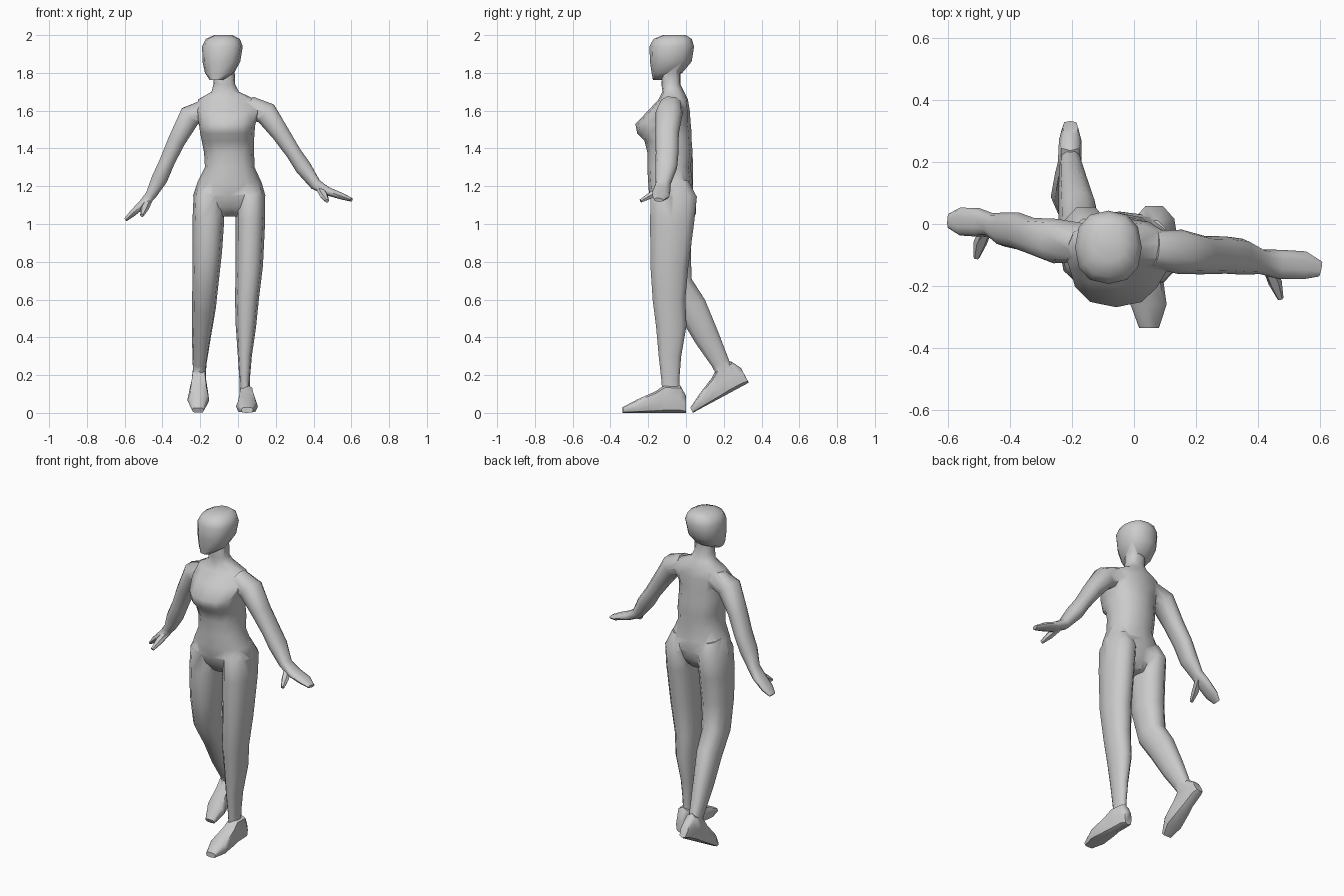
import bpy, bmesh, math
from mathutils import Vector as V


def mesh_from_rings(name, rings):
    """Skin a closed surface over a list of equal-sized point rings."""
    bm = bmesh.new()
    loops = [[bm.verts.new(p) for p in r] for r in rings]
    n = len(loops[0])
    for a, b in zip(loops, loops[1:]):
        for i in range(n):
            j = (i + 1) % n
            bm.faces.new((a[i], a[j], b[j], b[i]))
    bm.faces.new(loops[0])
    bm.faces.new(loops[-1])
    bmesh.ops.recalc_face_normals(bm, faces=bm.faces)
    me = bpy.data.meshes.new(name)
    bm.to_mesh(me)
    bm.free()
    ob = bpy.data.objects.new(name, me)
    bpy.context.collection.objects.link(ob)
    return ob


def ring(c, a, b, n=10, power=0.85, turn=0.0):
    """Rounded section around c with half-axes a and b."""
    def f(t):
        return math.copysign(abs(t) ** power, t)
    angles = [2 * math.pi * (i + turn) / n for i in range(n)]
    return [c + a * f(math.cos(t)) + b * f(math.sin(t)) for t in angles]


def stack(name, rows, n=12):
    """Upright form from rows of z, x min, x max, y min, y max."""
    return mesh_from_rings(name, [
        ring(V(((x0 + x1) / 2, (y0 + y1) / 2, z)),
             V(((x1 - x0) / 2, 0, 0)), V((0, (y1 - y0) / 2, 0)), n)
        for z, x0, x1, y0, y1 in rows])


def limb(name, rows, ref, n=10):
    """Tube from rows of x, y, z, half-size along ref, half-size across."""
    pts = [V(r[:3]) for r in rows]
    rings = []
    for i, r in enumerate(rows):
        t = (pts[min(i + 1, len(pts) - 1)] - pts[max(i - 1, 0)]).normalized()
        a = (V(ref) - t * t.dot(V(ref))).normalized()
        rings.append(ring(pts[i], a * r[3], t.cross(a) * r[4], n))
    return mesh_from_rings(name, rings)


def foot(name, heel, fwd):
    """Flat-soled foot running from the heel along fwd."""
    fwd = V(fwd).normalized()
    up = V((1, 0, 0)).cross(fwd) * -1
    side = fwd.cross(up)
    rings = []
    for s, w, h in [(0, .025, .09), (.03, .036, .145), (.11, .038, .15),
                    (.16, .046, .115), (.26, .058, .07), (.335, .032, .03)]:
        rings.append(ring(V(heel) + fwd * s + up * h / 2, side * w, up * h / 2,
                          8, 0.65))
    return mesh_from_rings(name, rings)


# Torso with neck
torso = stack("body", [
    (1.04, -.10, .00, -.13, -.01), (1.09, -.20, .11, -.17, .02),
    (1.15, -.238, .145, -.195, .04), (1.22, -.215, .125, -.2, .035),
    (1.30, -.175, .088, -.205, .025), (1.38, -.18, .085, -.205, .035),
    (1.44, -.192, .085, -.22, .03), (1.48, -.2, .087, -.258, .03),
    (1.53, -.207, .092, -.268, .025), (1.60, -.225, .125, -.2, .02),
    (1.66, -.21, .09, -.145, .01), (1.70, -.14, .005, -.125, -.01),
    (1.74, -.13, -.015, -.13, -.03), (1.86, -.125, -.02, -.12, -.03)])

# Head, turned slightly aside
head = stack("head", [
    (1.762, -.15, -.08, -.175, -.10), (1.80, -.175, -.02, -.182, -.02),
    (1.86, -.188, .012, -.191, .03), (1.94, -.19, .025, -.193, .043),
    (1.98, -.17, .01, -.172, .03), (2.0, -.125, -.03, -.12, .0)])

# Arms with flat hands
Y, X = (0, 1, 0), (1, 0, 0)
arm_l = limb("left_arm", [
    (.06, -.08, 1.62, .06, .06), (.15, -.09, 1.585, .072, .064),
    (.225, -.1, 1.48, .062, .05), (.295, -.1, 1.375, .06, .042),
    (.345, -.105, 1.3, .058, .045), (.41, -.122, 1.21, .04, .032),
    (.47, -.13, 1.175, .047, .024), (.55, -.133, 1.147, .045, .018),
    (.6, -.145, 1.128, .025, .01)], Y)
arm_r = limb("right_arm", [
    (-.15, -.06, 1.61, .06, .06), (-.255, -.055, 1.57, .072, .062),
    (-.325, -.04, 1.44, .06, .048), (-.375, -.022, 1.33, .06, .042),
    (-.415, -.018, 1.24, .055, .044), (-.46, -.002, 1.155, .038, .03),
    (-.5, .005, 1.11, .046, .024), (-.56, .008, 1.055, .045, .018),
    (-.595, .01, 1.022, .025, .01)], Y)

# Thumbs
thumb_l = limb("left_thumb", [(.43, -.13, 1.19, .02, .02),
                              (.455, -.19, 1.15, .022, .018),
                              (.472, -.24, 1.122, .01, .01)], X, 6)
thumb_r = limb("right_thumb", [(-.47, .0, 1.13, .02, .02),
                               (-.495, -.06, 1.08, .022, .018),
                               (-.508, -.108, 1.045, .01, .01)], X, 6)

# Standing leg and trailing bent leg
leg_l = limb("left_leg", [
    (.055, -.06, 1.23, .055, .075), (.065, -.065, 1.15, .078, .128),
    (.066, -.073, 1.02, .078, .122), (.06, -.088, .78, .072, .105),
    (.047, -.09, .6, .063, .09), (.042, -.078, .46, .054, .084),
    (.036, -.085, .3, .037, .062), (.035, -.083, .18, .028, .05),
    (.035, -.08, .08, .026, .045)], X)
leg_r = limb("right_leg", [
    (-.145, -.055, 1.23, .055, .075), (-.155, -.065, 1.15, .08, .125),
    (-.157, -.075, 1.02, .084, .118), (-.163, -.075, .85, .078, .105),
    (-.173, -.05, .68, .069, .088), (-.18, .03, .56, .063, .084),
    (-.194, .11, .4, .05, .07), (-.203, .182, .265, .037, .05),
    (-.205, .22, .18, .032, .045)], X)

# Feet
foot_l = foot("left_foot", (.042, 0, 0), (.02, -1, 0))
foot_r = foot("right_foot", (-.205, .332, .16), (-.02, -.88, -.475))

# Merge the parts into one body
for part in (head, arm_l, arm_r, thumb_l, thumb_r, leg_l, leg_r, foot_l, foot_r):
    mod = torso.modifiers.new(part.name, 'BOOLEAN')
    mod.operation = 'UNION'
    mod.solver = 'EXACT'
    mod.object = part
    bpy.context.view_layer.objects.active = torso
    bpy.ops.object.modifier_apply(modifier=mod.name)
    bpy.data.objects.remove(part)

# Smooth skin
bpy.ops.object.select_all(action='DESELECT')
torso.select_set(True)
bpy.context.view_layer.objects.active = torso
bpy.ops.object.shade_smooth_by_angle(angle=math.radians(55))
